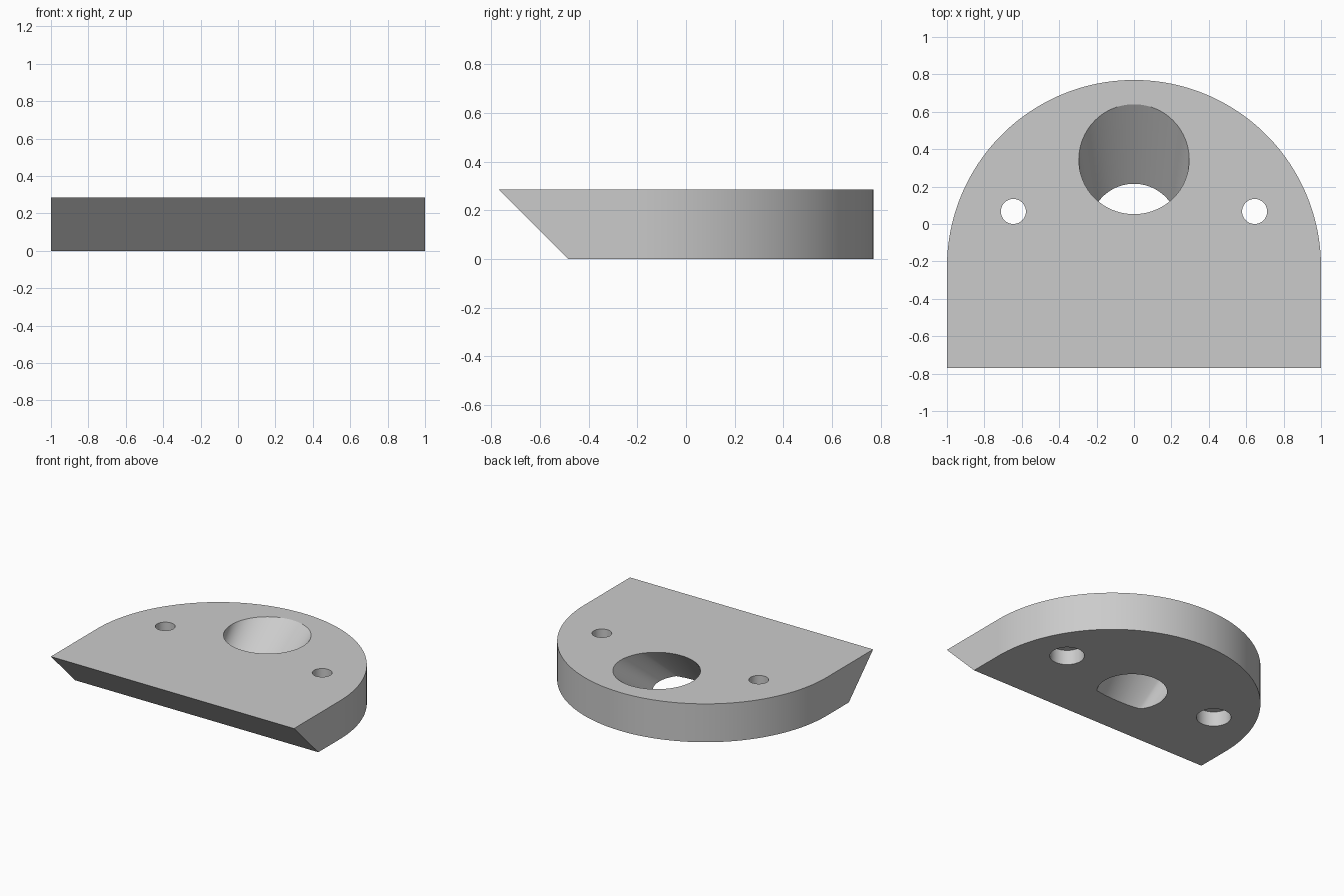
import bpy, bmesh, math

if "Cube" in bpy.data.objects:
    bpy.data.objects.remove(bpy.data.objects["Cube"])

H = 0.285          # plate thickness
grey = bpy.data.materials.new("light_grey")
grey.diffuse_color = (0.6, 0.6, 0.6, 1)
grey.use_nodes = True
grey.node_tree.nodes["Principled BSDF"].inputs["Base Color"].default_value = grey.diffuse_color


def loft(name, lower, upper):
    """Closed solid between two rings with the same number of points."""
    bm = bmesh.new()
    a = [bm.verts.new(p) for p in lower]
    b = [bm.verts.new(p) for p in upper]
    n = len(a)
    bm.faces.new(a[::-1])
    bm.faces.new(b)
    for i in range(n):
        j = (i + 1) % n
        bm.faces.new((a[i], a[j], b[j], b[i]))
    bmesh.ops.recalc_face_normals(bm, faces=bm.faces)
    me = bpy.data.meshes.new(name)
    bm.to_mesh(me)
    bm.free()
    me.materials.append(grey)
    ob = bpy.data.objects.new(name, me)
    bpy.context.collection.objects.link(ob)
    return ob


def ring(x, y, z, r, n=96):
    return [(x + r * math.cos(2 * math.pi * i / n),
             y + r * math.sin(2 * math.pi * i / n), z) for i in range(n)]


# Plate: half-round back, straight sides, front edge undercut at 45 degrees
def outline(z):
    arc = [(math.cos(math.pi * i / 96), -0.23 + math.sin(math.pi * i / 96), z)
           for i in range(97)]
    front = -0.485 - z
    return arc + [(-1, front, z), (1, front, z)]


plate = loft("plate", outline(0), outline(H))


# Slanted main bore: round mouth narrowing downwards, flat on its front side
def bore_ring(z):
    t = z / H
    flat = -0.18 + 0.23 * t
    return [(x, max(y, flat), z) for x, y, z in
            ring(0, -0.0225 + 0.3675 * t, z, 0.2375 + 0.0575 * t)]


cutters = [loft("bore_cutter", bore_ring(-0.05), bore_ring(H + 0.01))]

# Screw holes with wide counterbores underneath
for s in (-1, 1):
    x, y = s * 0.645, 0.067
    cutters.append(loft("screw_hole_cutter", ring(x, y, -0.1, 0.067, 48), ring(x, y, H + 0.1, 0.067, 48)))
    cutters.append(loft("counterbore_cutter", ring(x, y, -0.1, 0.117, 48), ring(x, y, 0.11, 0.117, 48)))

bpy.context.view_layer.objects.active = plate
plate.select_set(True)
for c in cutters:
    m = plate.modifiers.new("cut", 'BOOLEAN')
    m.object, m.operation, m.solver = c, 'DIFFERENCE', 'EXACT'
    bpy.ops.object.modifier_apply(modifier=m.name)
    bpy.data.objects.remove(c)

bpy.ops.object.shade_smooth_by_angle(angle=math.radians(30))
